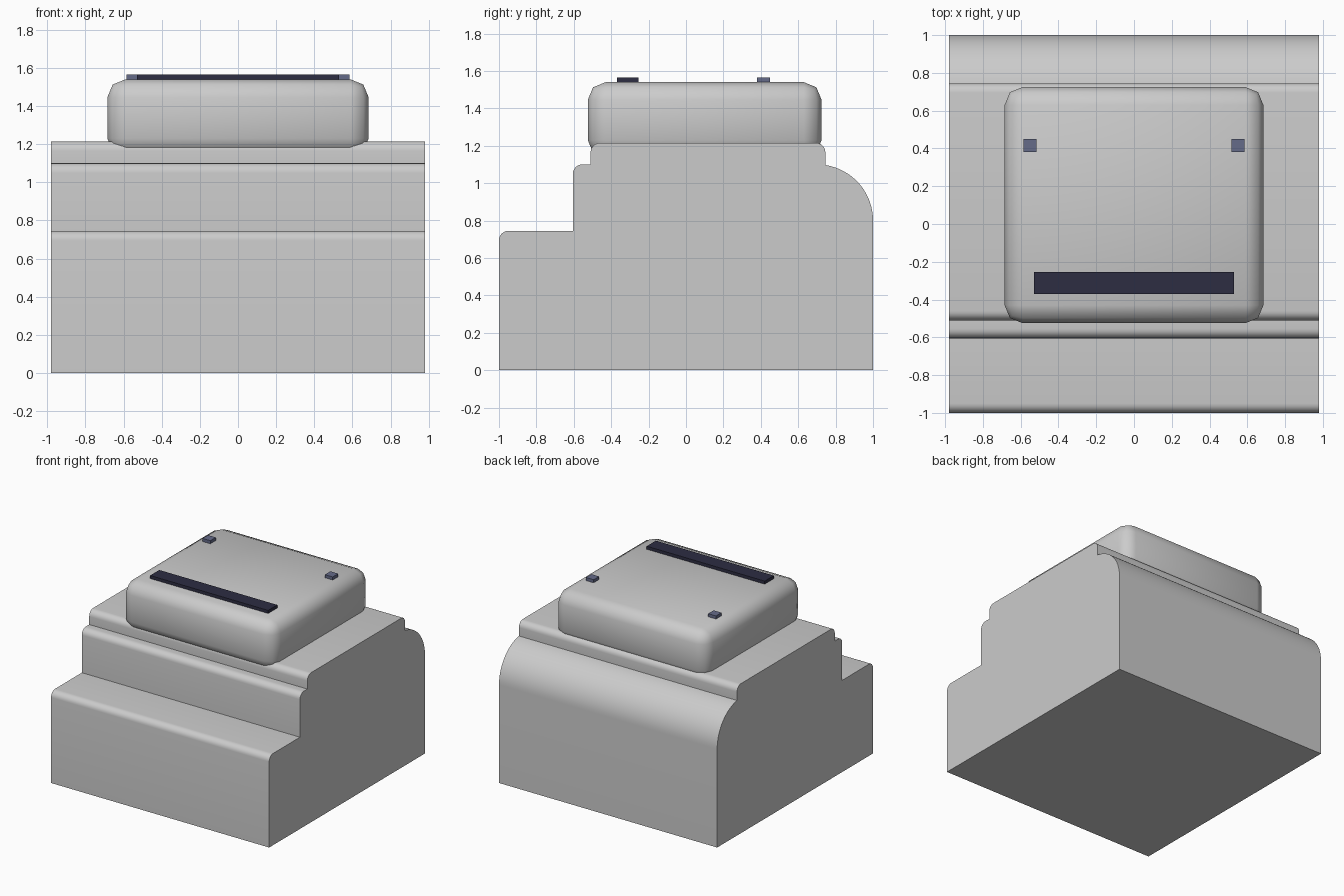
import bpy, bmesh, math

if "Cube" in bpy.data.objects:
    bpy.data.objects.remove(bpy.data.objects["Cube"])


def make_object(name, bm, color=None):
    bmesh.ops.recalc_face_normals(bm, faces=bm.faces)
    mesh = bpy.data.meshes.new(name)
    bm.to_mesh(mesh)
    bm.free()
    obj = bpy.data.objects.new(name, mesh)
    bpy.context.collection.objects.link(obj)
    if color:
        mat = bpy.data.materials.new(name + "_colour")
        mat.diffuse_color = (*color, 1)
        mat.use_nodes = True
        mat.node_tree.nodes["Principled BSDF"].inputs["Base Color"].default_value = mat.diffuse_color
        mesh.materials.append(mat)
    return obj


def box(name, lo, hi, color=None, bevel=0):
    bm = bmesh.new()
    bmesh.ops.create_cube(bm, size=1)
    for v in bm.verts:
        v.co = [(a + b) / 2 + c * (b - a) for a, b, c in zip(lo, hi, v.co)]
    if bevel:
        bmesh.ops.bevel(bm, geom=bm.edges[:], offset=bevel, segments=2,
                        profile=0.5, affect='EDGES')
    return make_object(name, bm, color)


def arc(cy, cz, r, start, end, n):
    return [(cy + r * math.cos(math.radians(start + (end - start) * i / n)),
             cz + r * math.sin(math.radians(start + (end - start) * i / n)))
            for i in range(n + 1)]


def smooth(obj, angle):
    bpy.ops.object.select_all(action='DESELECT')
    obj.select_set(True)
    bpy.context.view_layer.objects.active = obj
    bpy.ops.object.shade_smooth_by_angle(angle=math.radians(angle))


# Stepped body: side profile with rounded step edges, extruded across x
R = 0.05
profile = [(-1, 0)]
profile += arc(-1 + R, 0.745 - R, R, 180, 90, 6)
profile += [(-0.605, 0.745)]
profile += arc(-0.605 + R, 1.10 - R, R, 180, 90, 6)
profile += [(-0.51, 1.10)]
profile += arc(-0.51 + R, 1.215 - R, R, 180, 90, 6)
profile += arc(0.745 - R, 1.215 - R, R, 90, 0, 6)
profile += arc(0.70, 0.80, 0.30, 81.4, 0, 16)
profile += [(1, 0)]
bm = bmesh.new()
side = bm.faces.new([bm.verts.new((-0.98, y, z)) for y, z in profile])
new = bmesh.ops.extrude_face_region(bm, geom=[side], use_keep_orig=True)["geom"]
for v in new:
    if isinstance(v, bmesh.types.BMVert):
        v.co.x = 0.98
smooth(make_object("stepped_body", bm), 30)

# Rounded lid block resting on the top step
smooth(box("lid_block", (-0.685, -0.525, 1.135), (0.685, 0.725, 1.54), bevel=0.095), 60)

# Dark slot strip and two small pads on the lid
box("slot_strip", (-0.53, -0.37, 1.53), (0.53, -0.253, 1.565), (0.026, 0.026, 0.055))
for label, s in (("left", -1), ("right", 1)):
    x = s * 0.55
    box(label + "_pad", (x - 0.035, 0.38, 1.53), (x + 0.035, 0.45, 1.565), (0.13, 0.147, 0.25))
